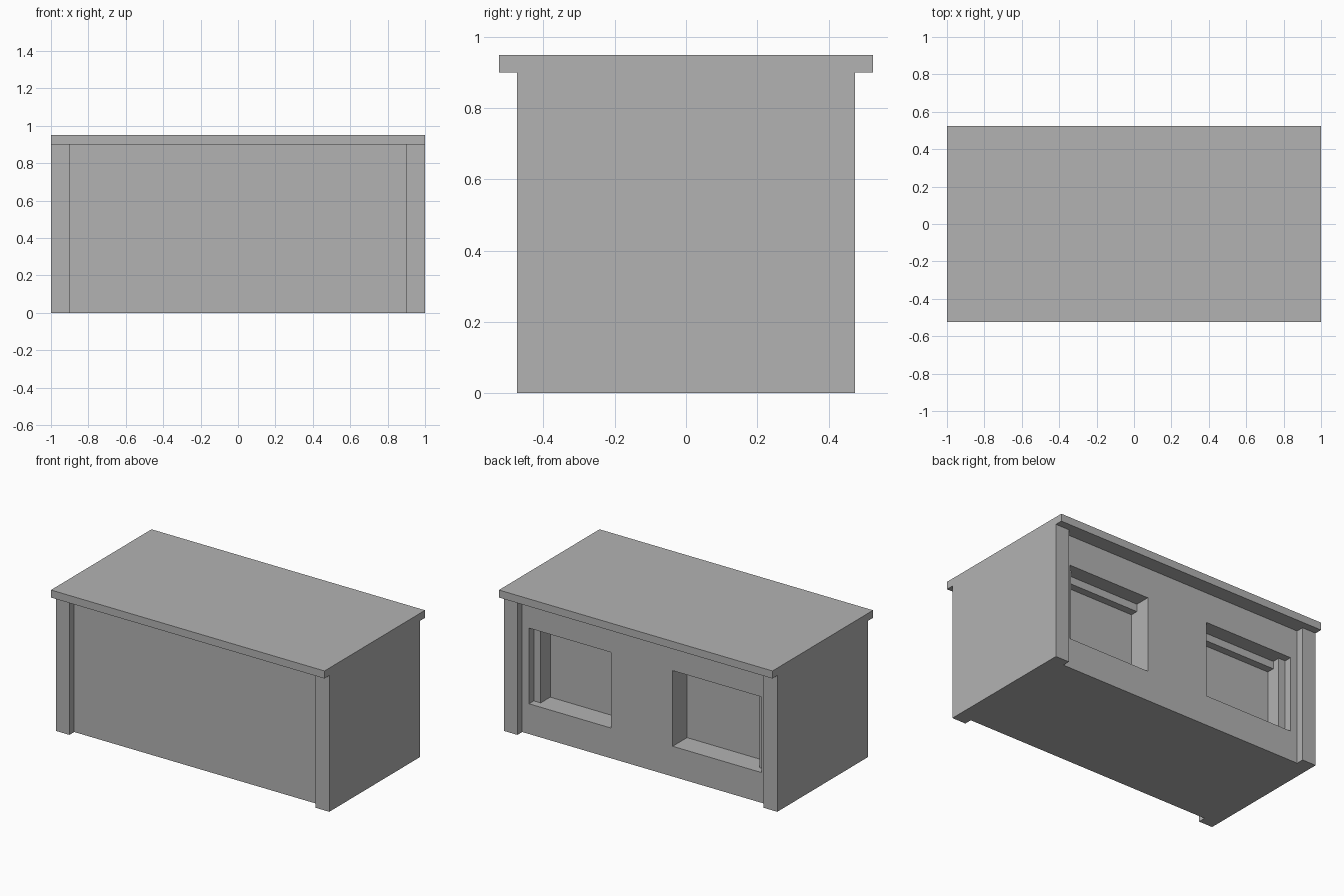
import bpy
import bmesh
from mathutils import Vector

default_cube = bpy.data.objects.get("Cube")
if default_cube:
    bpy.data.objects.remove(default_cube, do_unlink=True)

# Single plain grey
grey = bpy.data.materials.new("plain_grey")
grey.use_nodes = True
grey.diffuse_color = (0.45, 0.45, 0.45, 1)
grey.node_tree.nodes["Principled BSDF"].inputs["Base Color"].default_value = grey.diffuse_color


def box(name, low, high):
    """Axis-aligned box between two opposite corners."""
    low, high = Vector(low), Vector(high)
    bm = bmesh.new()
    bmesh.ops.create_cube(bm, size=1)
    bmesh.ops.scale(bm, vec=high - low, verts=bm.verts)
    bmesh.ops.translate(bm, vec=(low + high) / 2, verts=bm.verts)
    mesh = bpy.data.meshes.new(name)
    bm.to_mesh(mesh)
    bm.free()
    mesh.materials.append(grey)
    obj = bpy.data.objects.new(name, mesh)
    bpy.context.collection.objects.link(obj)
    return obj


def carve(target, cutter):
    """Cut a box out of the target and discard the cutter."""
    cutter.hide_render = True
    mod = target.modifiers.new("recess", "BOOLEAN")
    mod.operation = "DIFFERENCE"
    mod.solver = "EXACT"
    mod.object = cutter
    bpy.context.view_layer.objects.active = target
    bpy.ops.object.modifier_apply(modifier=mod.name)
    bpy.data.objects.remove(cutter, do_unlink=True)


HEIGHT = 0.9       # underside of the worktop
FACE = 0.425       # front and back of the body
WALL = 0.275       # rear wall of the recesses
STEP = 0.05        # size of the inner ledges
SILL, HEAD = 0.2, 0.7

# Main body, worktop and the two end panels
body = box("body", (-0.9, -FACE, 0), (0.9, FACE, HEIGHT))
box("worktop", (-1, -0.525, HEIGHT), (1, 0.525, HEIGHT + STEP))
box("right_end_panel", (-1, -0.475, 0), (-0.9, 0.475, HEIGHT))
box("left_end_panel", (0.9, -0.475, 0), (1, 0.475, HEIGHT))

# Two recesses in the back, each with a ledge at its head and outer side
for side, x0, x1 in (("right", -0.85, -0.2), ("left", 0.25, 0.85)):
    carve(body, box("cutter", (x0, WALL, SILL), (x1, FACE + 0.1, HEAD)))
    jamb0, jamb1 = (x0, x0 + STEP) if side == "right" else (x1 - STEP, x1)
    box(side + "_recess_jamb", (jamb0, WALL, SILL), (jamb1, WALL + 2 * STEP, HEAD))
    head0, head1 = (jamb1, x1) if side == "right" else (x0, jamb0)
    box(side + "_recess_head", (head0, WALL, HEAD - STEP), (head1, WALL + STEP, HEAD))
